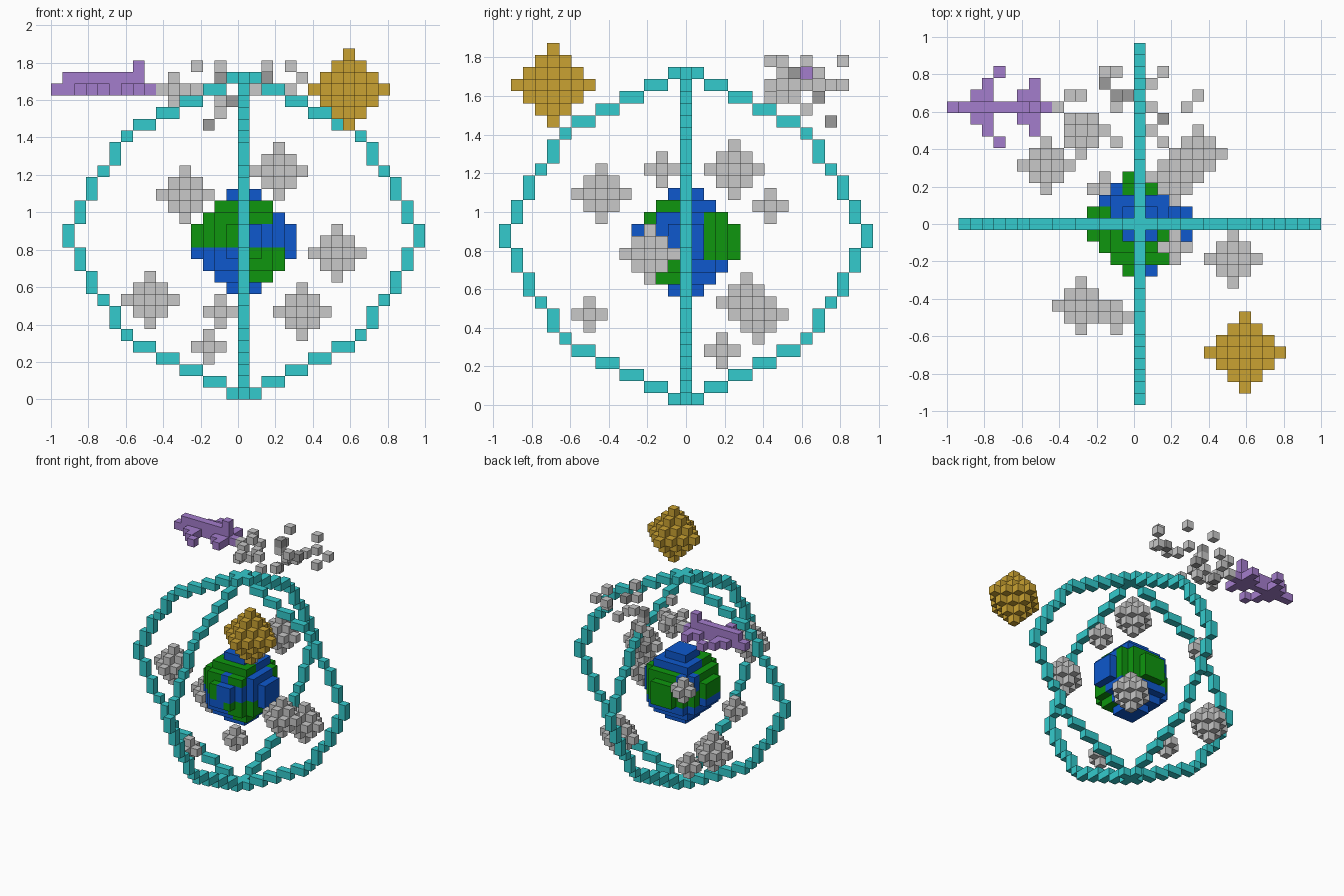
import bpy, bmesh
from mathutils import Vector

if "Cube" in bpy.data.objects:
    bpy.data.objects.remove(bpy.data.objects["Cube"])

V = 1 / 16  # cube size


def material(name, r, g, b):
    m = bpy.data.materials.new(name)
    lin = [((c / 255 + 0.055) / 1.055) ** 2.4 for c in (r, g, b)]
    m.diffuse_color = (*lin, 1)
    m.use_nodes = True
    m.node_tree.nodes["Principled BSDF"].inputs["Base Color"].default_value = m.diffuse_color
    return m


TEAL = material("teal", 52, 203, 205)
GOLD = material("gold", 202, 162, 50)
PURPLE = material("purple", 164, 125, 204)
GREY = material("light grey", 200, 200, 200)
DARK = material("dark grey", 155, 155, 155)
BLUE = material("ocean blue", 14, 88, 205)
GREEN = material("land green", 14, 150, 14)

DIRS = [Vector(d) for d in ((1, 0, 0), (-1, 0, 0), (0, 1, 0), (0, -1, 0), (0, 0, 1), (0, 0, -1))]


def cubes(name, cells, mats, pick=None):
    """Outer skin of a set of grid cubes; pick(cell) gives the material slot."""
    cells = set(cells)
    bm = bmesh.new()
    cache = {}

    def vert(p):
        key = tuple(round(c * 2) for c in p)
        if key not in cache:
            cache[key] = bm.verts.new(((p[0] + 0.5) * V, p[1] * V, (p[2] + 0.5) * V))
        return cache[key]

    for c in sorted(cells):
        for d in DIRS:
            if tuple(int(a + b) for a, b in zip(c, d)) in cells:
                continue
            u = Vector((d.y, d.z, d.x))
            w = d.cross(u)
            mid = Vector(c) + d * 0.5
            f = bm.faces.new([vert(mid + (u * a + w * b) * 0.5)
                              for a, b in ((-1, -1), (1, -1), (1, 1), (-1, 1))])
            f.material_index = pick(c) if pick else 0
    me = bpy.data.meshes.new(name)
    bm.to_mesh(me)
    bm.free()
    for m in mats:
        me.materials.append(m)
    ob = bpy.data.objects.new(name, me)
    bpy.context.collection.objects.link(ob)
    return ob


def diamond(x, y, z, r):
    R = range(-r, r + 1)
    return [(x + a, y + b, z + c) for a in R for b in R for c in R
            if abs(a) + abs(b) + abs(c) <= r]


# Two crossing orbit rings, mirrored from a quarter profile (offsets per row)
profile = [(0, 1), (2, 3), (4, 5), (6, 7), (8, 9), (10,), (11,), (11,), (12,),
           (13,), (13,), (14,), (14,), (15,)]
ring = {(s * o, z) for k, offs in enumerate(profile) for o in offs
        for s in (-1, 1) for z in (k, 27 - k)}
cubes("orbit_rings", [(o, 0, z) for o, z in ring] + [(0, o, z) for o, z in ring], [TEAL])


# Planet: rhombic ball with land patches
def land(c):
    i, j, h = c[0], c[1], c[2] - 13
    if abs(h) == 4:
        return 0
    if j < 0 and h == 3:
        return 1
    if j < 0 and -3 <= i < 0 and h >= 0 and (i, h) != (-3, 0):
        return 1
    if j < 0 and 0 < i <= 3 and -3 <= h <= -1:
        return 1
    if j < 0 and 0 < i <= 2 and h == 2 and j <= -2:
        return 1
    if j >= 2 and -1 <= h <= 2 and not (i in (-3, -2) and h > 0):
        return 1
    if i <= -3 and j < 2 and 0 <= h <= 2:
        return 1
    return 0


R = range(-4, 5)
cubes("planet", [(a, b, c + 13) for a in R for b in R for c in R
                 if max(abs(a) + abs(b), abs(a) + abs(c), abs(b) + abs(c)) <= 5],
      [BLUE, GREEN], land)

# Golden moon
cubes("golden_moon", diamond(9, -11, 26, 3), [GOLD])

# Large and small floating rocks
for n, (x, y, z, r) in enumerate([
        (-5, -7, 17, 2), (3, 4, 19, 2), (8, -3, 12, 2), (-8, 5, 8, 2), (5, 6, 7, 2),
        (-3, 3, 4, 1), (-2, -8, 7, 1), (3, -2, 19, 1), (-5, 7, 16, 1)]):
    cubes(f"rock_{n + 1}", diamond(x, y, z, r), [GREY])

# Aircraft: body, swept wings, tailplane and fin
ship = [(i, 10, 26) for i in range(-16, -7)] + [(i, 10, 27) for i in range(-15, -8)]
ship.append((-9, 10, 28))
for i, spans in ((-14, (1,)), (-13, (1, 2)), (-12, (3,)), (-10, (1,)), (-9, (1, 2))):
    ship += [(i, 10 + s * d, 26) for d in spans for s in (-1, 1)]
cubes("aircraft", ship, [PURPLE])

# Smoke trail: loose cubes behind the aircraft
light = [(-7, 10, 26), (-6, 11, 27), (-5, 11, 26), (-6, 9, 26), (-5, 9, 25), (-4, 9, 26),
         (-6, 8, 25), (-4, 8, 28), (-5, 7, 26), (-3, 13, 26), (-2, 13, 28), (-2, 11, 26),
         (-2, 10, 24), (-3, 8, 26), (-2, 7, 25), (1, 12, 26), (2, 13, 28), (1, 10, 26),
         (5, 11, 27), (4, 10, 28), (4, 10, 26), (2, 7, 28), (1, 8, 27)]
dark = [(-3, 12, 23), (-2, 11, 27), (-1, 11, 25), (2, 9, 27)]
cubes("smoke_trail_light", light, [GREY])
cubes("smoke_trail_dark", dark, [DARK])
